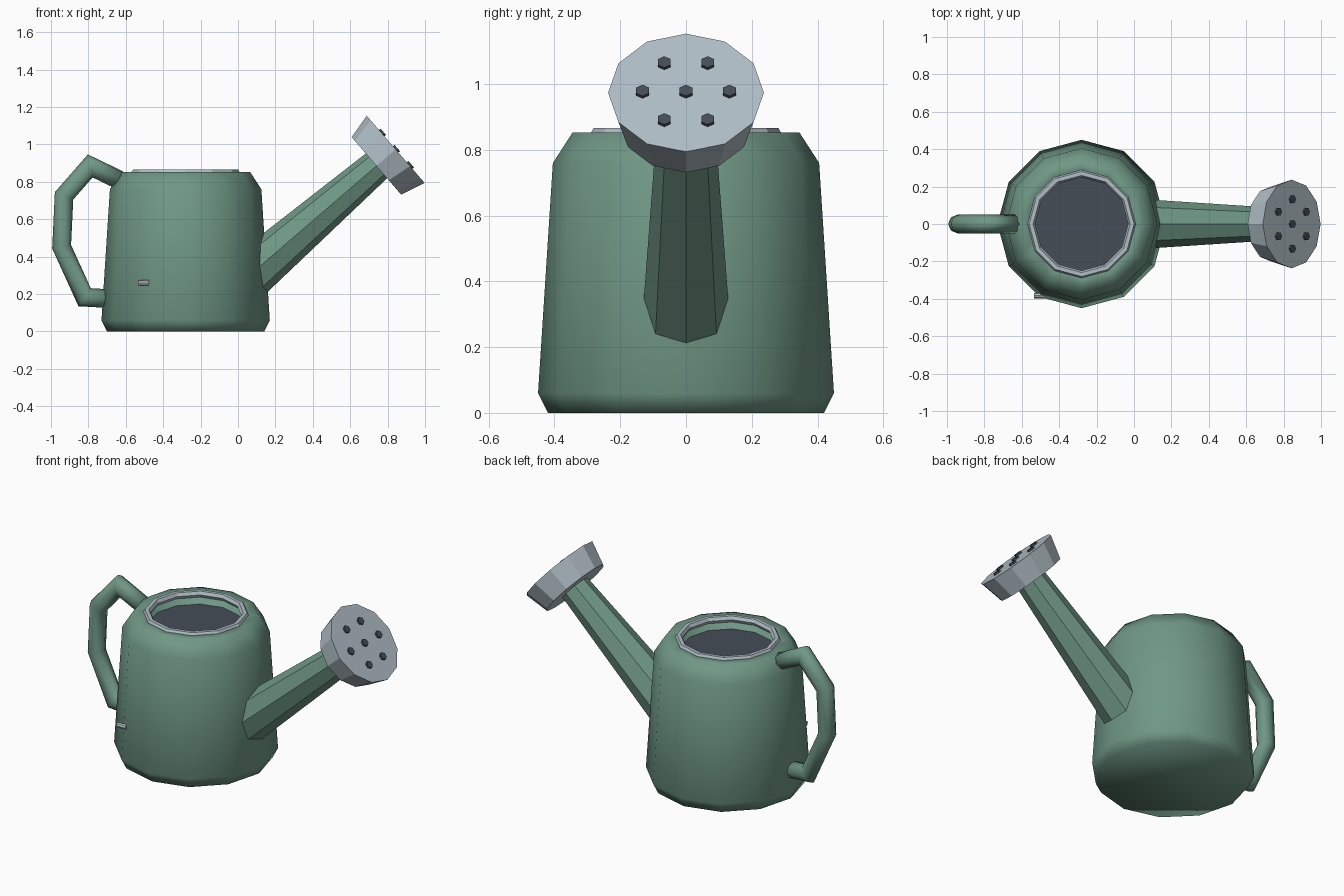
import bpy, bmesh, math
from mathutils import Vector

if "Cube" in bpy.data.objects:
    bpy.data.objects.remove(bpy.data.objects["Cube"], do_unlink=True)


def material(name, rgb):
    m = bpy.data.materials.new(name)
    m.use_nodes = True
    m.diffuse_color = (*rgb, 1)
    m.node_tree.nodes["Principled BSDF"].inputs["Base Color"].default_value = (*rgb, 1)
    return m


GREEN = material("sage green", (0.16, 0.31, 0.235))
STEEL = material("pale steel", (0.44, 0.52, 0.57))
DARK = material("dark slate", (0.06, 0.075, 0.095))

X, Y, Z = Vector((1, 0, 0)), Vector((0, 1, 0)), Vector((0, 0, 1))


def loft(name, rings, sides, mat, smooth=False):
    """Skin capped rings, each given as (centre, u axis, v axis, radius)."""
    bm = bmesh.new()
    loops = []
    for centre, u, v, r in rings:
        angles = [math.tau * i / sides for i in range(sides)]
        loops.append([bm.verts.new(centre + (u * math.sin(a) + v * math.cos(a)) * r)
                      for a in angles])
    for a, b in zip(loops, loops[1:]):
        for i in range(sides):
            j = (i + 1) % sides
            bm.faces.new((a[i], a[j], b[j], b[i]))
    bm.faces.new(loops[0])
    bm.faces.new(loops[-1])
    bmesh.ops.recalc_face_normals(bm, faces=bm.faces)
    for f in bm.faces:
        f.smooth = smooth
    mesh = bpy.data.meshes.new(name)
    bm.to_mesh(mesh)
    bm.free()
    mesh.materials.append(mat)
    ob = bpy.data.objects.new(name, mesh)
    bpy.context.collection.objects.link(ob)
    return ob


# Tapered body with a rounded shoulder and an open well
BODY_X = -0.28
profile = [(0.42, 0), (0.45, 0.06), (0.405, 0.76), (0.345, 0.853),
           (0.26, 0.853), (0.26, 0.76)]
loft("body", [(Vector((BODY_X, 0, z)), X, Y, r) for r, z in profile], 12, GREEN, True)
loft("dark_interior", [(Vector((BODY_X, 0, z)), X, Y, 0.258) for z in (0.775, 0.79)],
     12, DARK)

# Metal rim round the opening
bpy.ops.mesh.primitive_torus_add(location=(BODY_X, 0, 0.849), major_radius=0.27,
                                 minor_radius=0.021, major_segments=12, minor_segments=6)
rim = bpy.context.object
rim.name = "rim"
rim.data.materials.append(STEEL)

# Handle: mitred tube along a bent path
path = [Vector((x, 0, z)) for x, z in
        [(-0.635, 0.81), (-0.79, 0.885), (-0.93, 0.725),
         (-0.943, 0.453), (-0.82, 0.183), (-0.68, 0.175)]]
rings = []
for i, p in enumerate(path):
    before = (p - path[max(i - 1, 0)]).normalized()
    after = (path[min(i + 1, len(path) - 1)] - p).normalized()
    tangent = (before + after).normalized()
    miter = 1 / max(tangent.dot(before), tangent.dot(after))
    rings.append((p, Y, tangent.cross(Y) * miter, 0.05))
loft("handle", rings, 8, GREEN, True)

# Spout and sprinkler head share one tilted axis
AXIS = Vector((0.758, 0, 0.653)).normalized()
UP = AXIS.cross(Y)
HEAD = Vector((0.74, 0, 0.885))


def along(d):
    return HEAD + AXIS * d


loft("spout", [(along(-0.9), Y, UP, 0.132), (along(0.03), Y, UP, 0.086)], 8, GREEN)
loft("sprinkler_head", [(along(0), Y, UP, 0.203), (along(0.136), Y, UP, 0.237)], 12, STEEL)

# Sprinkler holes: one in the middle and six around it
spots = [Vector((0, 0, 0))]
for k in range(6):
    a = math.tau * k / 6
    spots.append((Y * math.cos(a) + UP * math.sin(a)) * 0.132)
for k, s in enumerate(spots):
    loft(f"sprinkler_hole_{k + 1}",
         [(along(d) + s, Y, UP, 0.0225) for d in (0.125, 0.147)], 6, DARK)

# Small metal peg on the front of the body
loft("front_peg", [(Vector((x, -0.383, 0.26)), Y, Z, 0.015) for x in (-0.535, -0.475)],
     8, STEEL)
